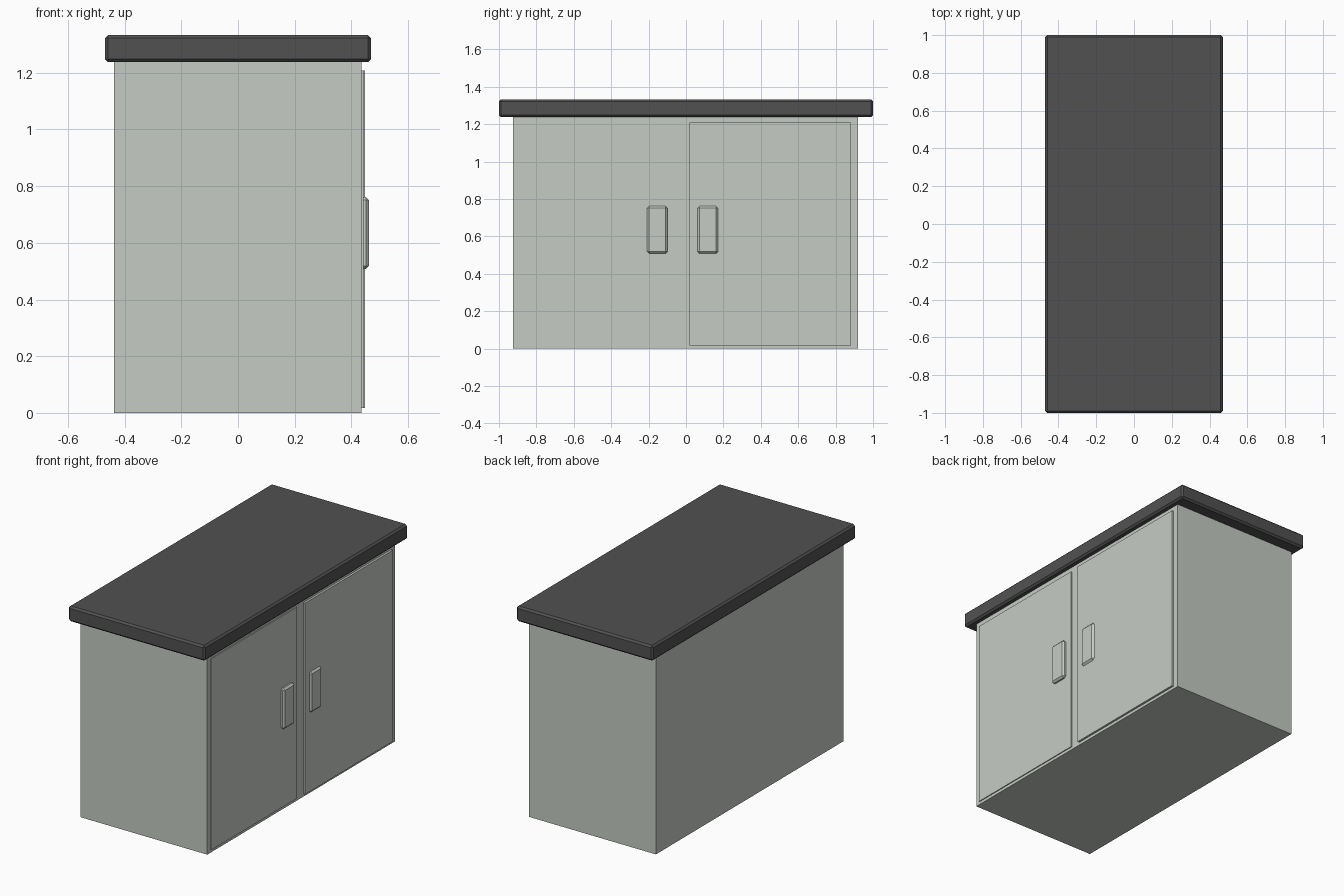
import bpy

if "Cube" in bpy.data.objects:
    bpy.data.objects.remove(bpy.data.objects["Cube"])


def material(name, rgb):
    m = bpy.data.materials.new(name)
    m.diffuse_color = (*rgb, 1)
    m.use_nodes = True
    m.node_tree.nodes["Principled BSDF"].inputs["Base Color"].default_value = m.diffuse_color
    return m


pale = material("pale grey green", (0.56, 0.60, 0.55))
dark = material("dark grey", (0.083, 0.083, 0.083))


def box(name, x, y, z, mat, bevel=0.0):
    """Box from (min, max) ranges, with an optional chamfer."""
    bpy.ops.mesh.primitive_cube_add(
        size=1, location=[(r[0] + r[1]) / 2 for r in (x, y, z)])
    o = bpy.context.object
    o.name = name
    o.scale = [r[1] - r[0] for r in (x, y, z)]
    bpy.ops.object.transform_apply(location=False, rotation=False, scale=True)
    o.data.materials.append(mat)
    if bevel:
        b = o.modifiers.new("chamfer", "BEVEL")
        b.width = bevel
        b.segments = 1
    return o


# cabinet body and worktop
box("cabinet_body", (-0.437, 0.436), (-0.925, 0.92), (0, 1.245), pale)
box("worktop", (-0.47, 0.47), (-1, 1), (1.238, 1.333), dark, 0.011)

# doors, the right one standing slightly prouder
box("left_door", (0.42, 0.442), (-0.895, -0.05), (0.018, 1.208), pale)
box("right_door", (0.42, 0.449), (0.019, 0.882), (0.018, 1.208), pale)

# handles, chamfered blocks set into the doors
box("left_handle", (0.425, 0.462), (-0.208, -0.098), (0.508, 0.762), pale, 0.011)
box("right_handle", (0.425, 0.460), (0.061, 0.171), (0.508, 0.762), pale, 0.011)
